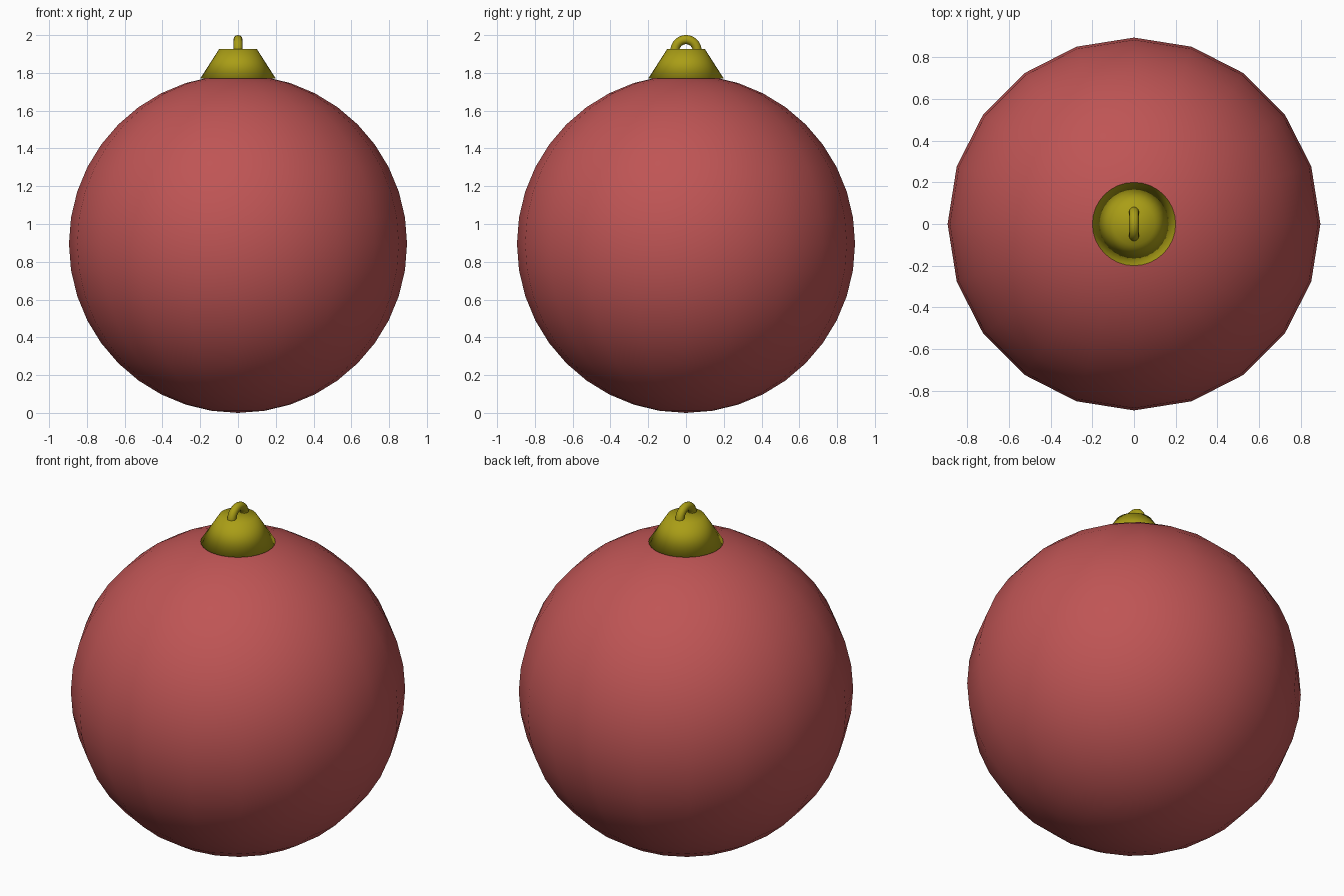
import bpy
import math

if "Cube" in bpy.data.objects:
    bpy.data.objects.remove(bpy.data.objects["Cube"])

R = 0.895          # ball radius
CAP_BASE, CAP_TOP = 1.77, 1.926


def finish(name, color):
    """Name the active object, shade it smooth and give it a colour."""
    obj = bpy.context.object
    obj.name = name
    mat = bpy.data.materials.new(name + "_paint")
    mat.diffuse_color = (*color, 1)
    mat.use_nodes = True
    mat.node_tree.nodes["Principled BSDF"].inputs["Base Color"].default_value = mat.diffuse_color
    obj.data.materials.append(mat)
    bpy.ops.object.shade_smooth()
    return obj


RED = (0.52, 0.09, 0.09)
GOLD = (0.40, 0.34, 0.008)

# Glass ball, 20 sides around and 20 rings
bpy.ops.mesh.primitive_uv_sphere_add(segments=20, ring_count=20, radius=R,
                                     location=(0, 0, R))
finish("ornament_ball", RED)

# Tapered metal cap
bpy.ops.mesh.primitive_cone_add(vertices=32, radius1=0.2, radius2=0.1,
                                depth=CAP_TOP - CAP_BASE, end_fill_type='TRIFAN',
                                location=(0, 0, (CAP_BASE + CAP_TOP) / 2))
finish("ornament_cap", GOLD)

# Hanging ring standing in the y-z plane, half sunk in the cap
bpy.ops.mesh.primitive_torus_add(major_segments=48, minor_segments=12,
                                 major_radius=0.059, minor_radius=0.024,
                                 location=(0, 0, 2 - 0.083),
                                 rotation=(0, math.pi / 2, 0))
finish("hanging_ring", GOLD)
